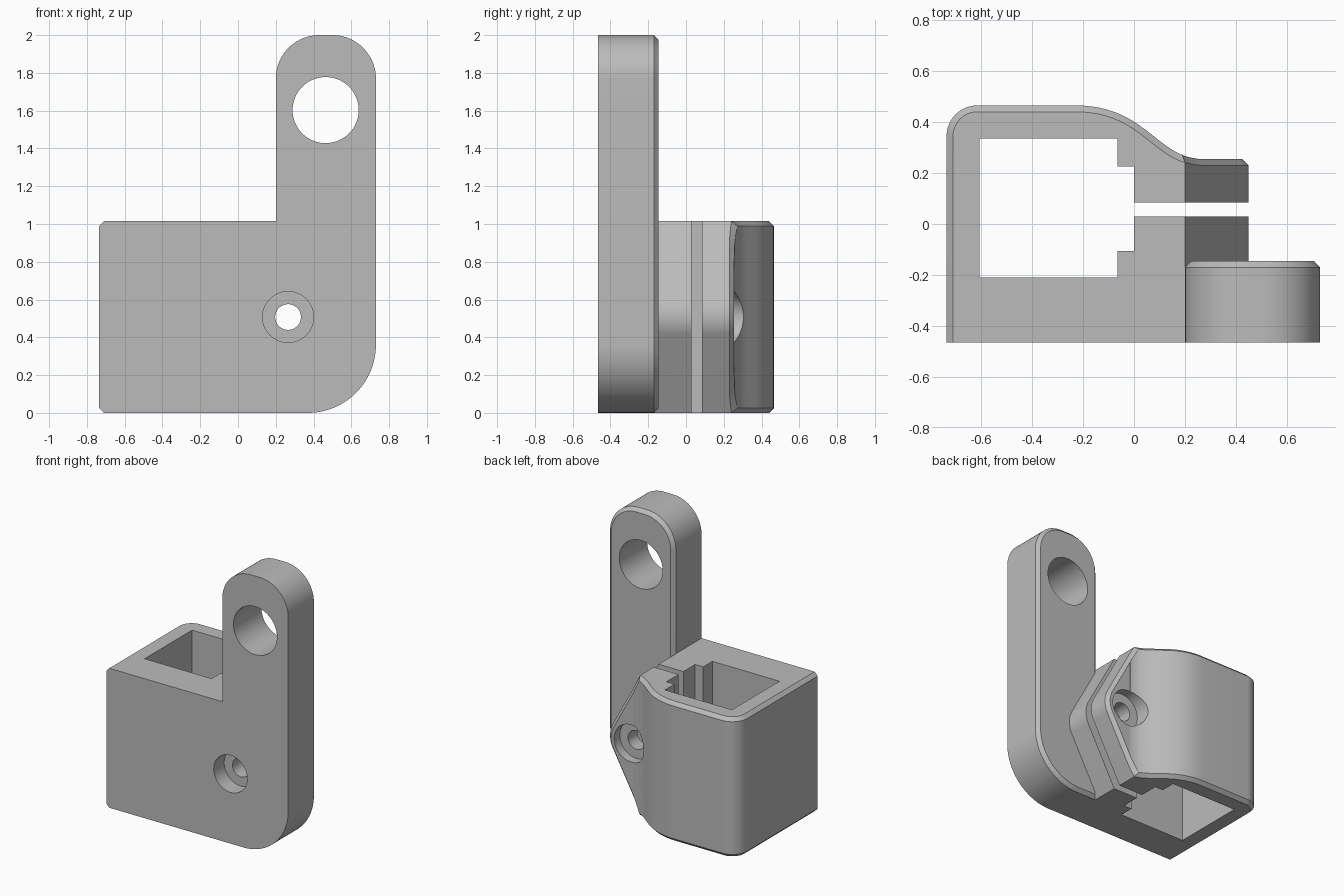
import bpy, bmesh, math

if "Cube" in bpy.data.objects:
    bpy.data.objects.remove(bpy.data.objects["Cube"], do_unlink=True)

HEIGHT = 1.015            # clamp height
CHAMFER = 0.025
BOLT = (0.265, HEIGHT / 2)
FRONT, PLATE_BACK = -0.465, -0.145

grey = bpy.data.materials.new("plain_grey")
grey.use_nodes = True
grey.diffuse_color = (0.5, 0.5, 0.5, 1)
grey.node_tree.nodes["Principled BSDF"].inputs["Base Color"].default_value = (0.5, 0.5, 0.5, 1)


def arc(cx, cy, r, start, end, n=16):
    steps = [math.radians(start + (end - start) * i / n) for i in range(n + 1)]
    return [(cx + r * math.cos(a), cy + r * math.sin(a)) for a in steps]


def bezier(a, b, c, d, n=24):
    def at(t):
        s = 1 - t
        return tuple(s**3 * a[k] + 3 * s * s * t * b[k] + 3 * s * t * t * c[k] + t**3 * d[k]
                     for k in (0, 1))
    return [at(i / n) for i in range(n + 1)]


def chamfer_edges(obj, rule):
    bm = bmesh.new()
    bm.from_mesh(obj.data)
    bmesh.ops.remove_doubles(bm, verts=bm.verts, dist=0.0001)
    bm.normal_update()
    edges = [e for e in bm.edges if len(e.link_faces) == 2
             and rule(*[f.normal for f in e.link_faces])]
    bmesh.ops.bevel(bm, geom=edges, offset=CHAMFER, offset_type='OFFSET', segments=1,
                    profile=0.5, affect='EDGES', clamp_overlap=False)
    bm.to_mesh(obj.data)
    bm.free()


def prism(name, points, axis, low, high):
    """Extrude a flat outline along the y or z axis."""
    bm = bmesh.new()
    place = (lambda u, v: (u, low, v)) if axis == 'y' else (lambda u, v: (u, v, low))
    face = bm.faces.new([bm.verts.new(place(u, v)) for u, v in points])
    top = bmesh.ops.extrude_face_region(bm, geom=[face])["geom"]
    shift = (0, high - low, 0) if axis == 'y' else (0, 0, high - low)
    bmesh.ops.translate(bm, vec=shift, verts=[g for g in top if isinstance(g, bmesh.types.BMVert)])
    bmesh.ops.recalc_face_normals(bm, faces=bm.faces)
    mesh = bpy.data.meshes.new(name)
    bm.to_mesh(mesh)
    bm.free()
    mesh.materials.append(grey)
    obj = bpy.data.objects.new(name, mesh)
    bpy.context.collection.objects.link(obj)
    return obj


def combine(obj, tool, operation):
    """Apply a boolean and discard the tool."""
    mod = obj.modifiers.new("combine", 'BOOLEAN')
    mod.operation, mod.solver, mod.object = operation, 'EXACT', tool
    bpy.context.view_layer.objects.active = obj
    bpy.ops.object.modifier_apply(modifier=mod.name)
    bpy.data.objects.remove(tool, do_unlink=True)


def drill(obj, centre, radius, low, high):
    circle = arc(*centre, radius, 0, 360, 64)[:-1]
    combine(obj, prism("drill", circle, 'y', low, high), 'DIFFERENCE')


# Clamp block: plan outline with a rounded corner and a curve down to the ear
plan = [(-0.735, FRONT)]
plan += arc(-0.615, 0.345, 0.12, 180, 90)
plan += bezier((-0.23, 0.465), (0.05, 0.465), (0.09, 0.255), (0.27, 0.255))
plan += [(0.6, 0.255), (0.6, 0.0), (0.4, FRONT)]
bracket = prism("clamp_bracket", plan, 'z', -0.1, 1.2)

# Ear: front outline tapering to a round end about the bolt
ear_r, ear_x = 0.185, 0.2
dx, dz = ear_x - BOLT[0], HEIGHT - BOLT[1]
tangent = math.degrees(math.atan2(dz, dx) - math.acos(ear_r / math.hypot(dx, dz)))
side = [(-1, 0), (ear_x, 0)] + arc(*BOLT, ear_r, -tangent, tangent, 17)
side += [(ear_x, HEIGHT), (-1, HEIGHT)]
combine(bracket, prism("ear_outline", side, 'y', -0.7, 0.7), 'INTERSECT')


def outer(n):
    return abs(n.z) < 0.01 and (n.y > 0.05 or n.x < -0.9)


def cap(n):
    return abs(n.y) < 0.01 and n.x > -0.5


chamfer_edges(bracket, lambda a, b: (outer(a) and cap(b)) or (outer(b) and cap(a)))

# Upright front plate with rounded corners and a chamfered back edge
left, right, tall, r_top, r_low = 0.2, 0.73, 2.0, 0.23, 0.36
outline = [(left, 0)] + arc(right - r_low, r_low, r_low, -90, 0, 24)
outline += arc(right - r_top, tall - r_top, r_top, 0, 90, 20)
outline += arc(left + r_top, tall - r_top, r_top, 90, 180, 20)
plate = prism("front_plate", outline, 'y', FRONT, PLATE_BACK)
chamfer_edges(plate, lambda a, b: max(a.y, b.y) > 0.9)
combine(bracket, plate, 'UNION')

# Square socket with a stepped mouth and the clamping slot
socket = [(-0.605, -0.21), (-0.065, -0.21), (-0.065, -0.105), (0, -0.105), (0, 0.03),
          (0.6, 0.03), (0.6, 0.085), (0, 0.085), (0, 0.225), (-0.065, 0.225),
          (-0.065, 0.335), (-0.605, 0.335)]
combine(bracket, prism("socket", socket, 'z', -0.2, 1.3), 'DIFFERENCE')

# Mounting hole, bolt hole and the two counterbores
drill(bracket, (0.464, 1.603), 0.175, -0.7, 0.7)
drill(bracket, BOLT, 0.068, -0.7, 0.7)
drill(bracket, BOLT, 0.135, -0.7, FRONT + 0.12)
drill(bracket, BOLT, 0.135, 0.19, 0.7)

bpy.ops.object.select_all(action='DESELECT')
bracket.select_set(True)
bpy.context.view_layer.objects.active = bracket
bpy.ops.object.shade_smooth_by_angle(angle=math.radians(25))
